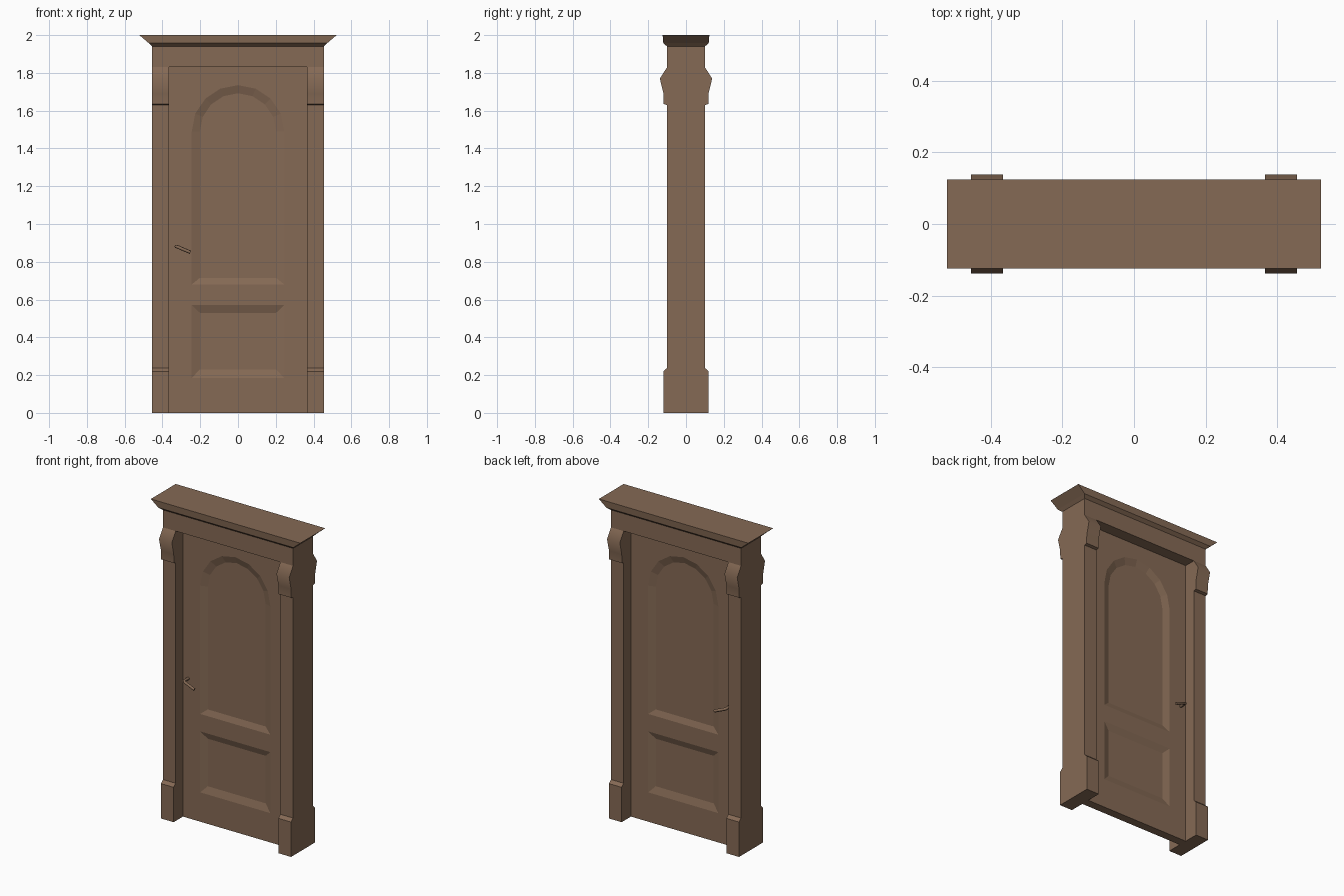
import bpy, bmesh, math

if "Cube" in bpy.data.objects:
    bpy.data.objects.remove(bpy.data.objects["Cube"])

wood = bpy.data.materials.new("brown_wood")
wood.diffuse_color = (0.235, 0.143, 0.090, 1)
wood.use_nodes = True
wood.node_tree.nodes["Principled BSDF"].inputs["Base Color"].default_value = wood.diffuse_color


def finish(name, bm, smooth=None):
    bmesh.ops.recalc_face_normals(bm, faces=bm.faces)
    me = bpy.data.meshes.new(name)
    bm.to_mesh(me)
    bm.free()
    me.materials.append(wood)
    ob = bpy.data.objects.new(name, me)
    bpy.context.collection.objects.link(ob)
    if smooth:
        bpy.ops.object.select_all(action='DESELECT')
        ob.select_set(True)
        bpy.context.view_layer.objects.active = ob
        bpy.ops.object.shade_smooth_by_angle(angle=math.radians(smooth))
    return ob


def loop(bm, pts):
    return [bm.verts.new(p) for p in pts]


def bridge(bm, a, b):
    n = len(a)
    for i in range(n):
        bm.faces.new((a[i], a[(i + 1) % n], b[(i + 1) % n], b[i]))


def rect(hx, hy, z):
    return [(-hx, -hy, z), (hx, -hy, z), (hx, hy, z), (-hx, hy, z)]


def loft(name, rings):
    bm = bmesh.new()
    loops = [loop(bm, rect(*r)) for r in rings]
    for a, b in zip(loops, loops[1:]):
        bridge(bm, a, b)
    bm.faces.new(loops[0])
    bm.faces.new(loops[-1])
    finish(name, bm)


# Jambs: plinth, shaft and corbel in one side profile (half depth, height)
half = [(0.12, 0), (0.12, 0.22), (0.1, 0.238), (0.1, 1.63), (0.118, 1.635),
        (0.119, 1.69), (0.1385, 1.77), (0.1, 1.83)]
profile = half + [(-y, z) for y, z in reversed(half)]
IN, OUT = 0.3655, 0.4545
for name, s in (("left_jamb", -1), ("right_jamb", 1)):
    bm = bmesh.new()
    a = loop(bm, [(s * IN, y, z) for y, z in profile])
    b = loop(bm, [(s * OUT, y, z) for y, z in profile])
    bridge(bm, a, b)
    bm.faces.new(a)
    bm.faces.new(b)
    finish(name, bm, 47)

# Lintel and crown moulding
loft("lintel", [(OUT, 0.1, 1.83), (OUT, 0.1, 1.945)])
loft("crown", [(OUT, 0.1, 1.94), (0.472, 0.12, 1.957), (0.522, 0.1237, 2.0)])

# Door leaf with a recessed arched panel and a recessed square panel per side
T, DEPTH = 0.027, 0.014


def square(hx, z0, z1):
    return [(-hx, z0), (hx, z0), (hx, z1), (-hx, z1)]


def arch(r, z0, zc=1.49, n=8):
    return [(-r, z0), (r, z0)] + [
        (r * math.cos(math.pi * i / n), zc + r * math.sin(math.pi * i / n))
        for i in range(n + 1)]


panels = [(arch(0.245, 0.68), arch(0.202, 0.715)),
          (square(0.245, 0.185, 0.57), square(0.202, 0.23, 0.53))]
bm = bmesh.new()
rims = []
for s in (-1, 1):
    def ring(pts, y):
        return loop(bm, [(x, s * y, z) for x, z in pts])
    rim = ring(square(IN, 0, 1.83), T)
    rims.append(rim)
    outlines = [rim]
    for outer, inner in panels:
        o, i = ring(outer, T), ring(inner, T - DEPTH)
        bridge(bm, o, i)
        bm.faces.new(i)
        outlines.append(o)
    edges = []
    for l in outlines:
        for k in range(len(l)):
            pair = (l[k], l[(k + 1) % len(l)])
            edges.append(bm.edges.get(pair) or bm.edges.new(pair))
    bmesh.ops.triangle_fill(bm, edges=edges, use_beauty=True,
                            normal=(0, s, 0))
bridge(bm, *rims)
finish("door_leaf", bm)

# Lever handles: stem out of the door, then a drooping lever
for name, s in (("front_handle", -1), ("back_handle", 1)):
    cu = bpy.data.curves.new(name, 'CURVE')
    cu.dimensions = '3D'
    cu.bevel_depth = 0.009
    cu.bevel_resolution = 1
    cu.use_fill_caps = True
    sp = cu.splines.new('POLY')
    path = [(-0.328, 0.02, 0.882), (-0.328, 0.066, 0.882),
            (-0.320, 0.075, 0.879), (-0.252, 0.075, 0.850)]
    sp.points.add(len(path) - 1)
    for p, (x, y, z) in zip(sp.points, path):
        p.co = (x, s * y, z, 1)
    cu.materials.append(wood)
    bpy.context.collection.objects.link(bpy.data.objects.new(name, cu))
